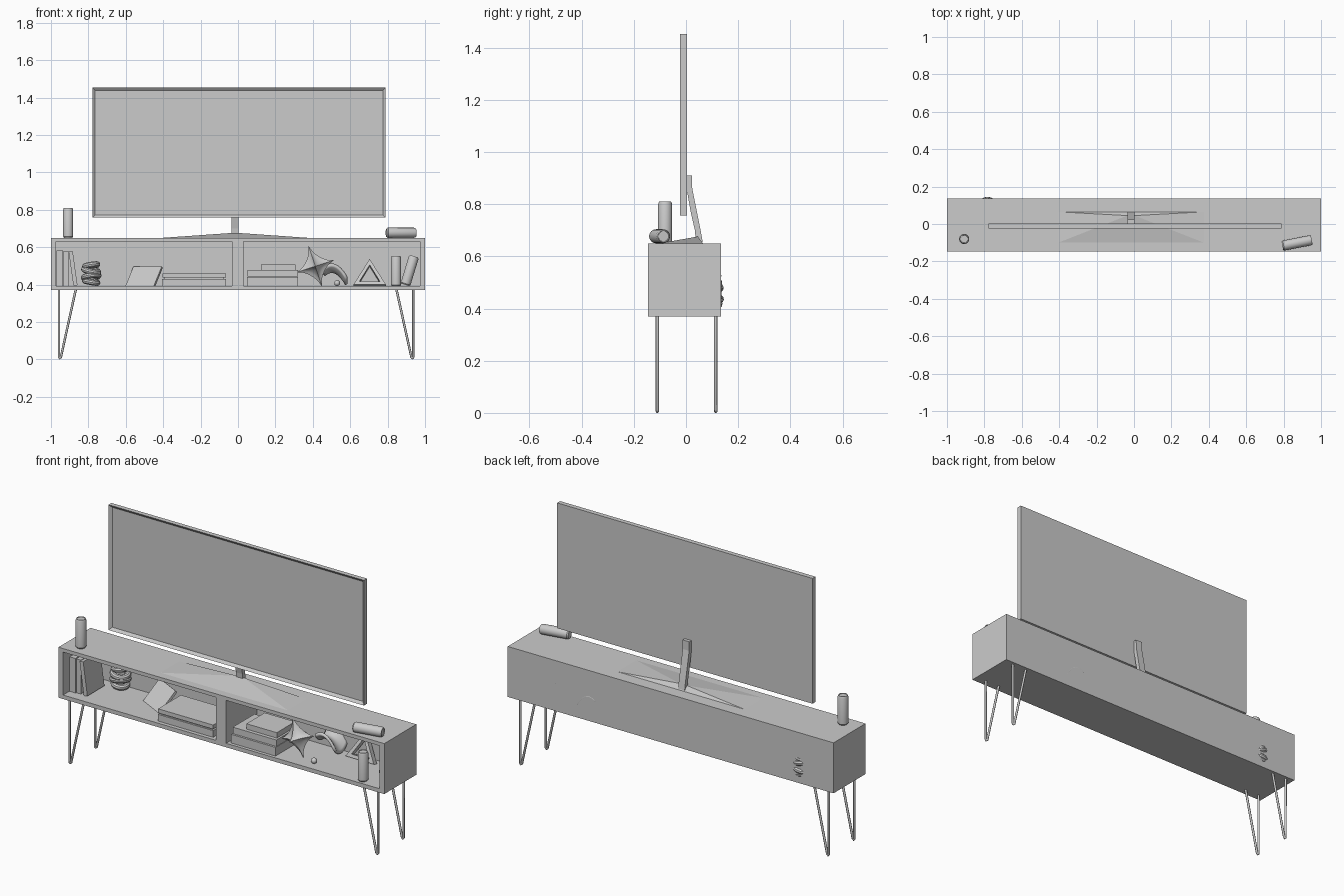
import bpy, bmesh, math
from math import radians, sin, cos, pi
from mathutils import Vector, Matrix

if "Cube" in bpy.data.objects:
    bpy.data.objects.remove(bpy.data.objects["Cube"])


def finish(name, bm, smooth=False, loc=(0, 0, 0), rot=(0, 0, 0)):
    bmesh.ops.recalc_face_normals(bm, faces=bm.faces)
    me = bpy.data.meshes.new(name)
    bm.to_mesh(me)
    bm.free()
    ob = bpy.data.objects.new(name, me)
    ob.location = loc
    ob.rotation_euler = [radians(a) for a in rot]
    bpy.context.collection.objects.link(ob)
    if smooth:
        bpy.ops.object.select_all(action='DESELECT')
        ob.select_set(True)
        bpy.context.view_layer.objects.active = ob
        bpy.ops.object.shade_smooth_by_angle(angle=radians(35))
    return ob


def box(name, c, s, rot=(0, 0, 0)):
    bm = bmesh.new()
    bmesh.ops.create_cube(bm, size=1, matrix=Matrix.Diagonal((*s, 1)))
    return finish(name, bm, loc=c, rot=rot)


def span(name, x, y, z):
    """Box given by its extents."""
    return box(name, [(a + b) / 2 for a, b in (x, y, z)], [b - a for a, b in (x, y, z)])


def lathe(name, profile, c, rot=(0, 0, 0), n=24):
    bm = bmesh.new()
    vs = [bm.verts.new((r, 0, z)) for r, z in profile]
    es = [bm.edges.new(p) for p in zip(vs, vs[1:])]
    bmesh.ops.spin(bm, geom=vs + es, cent=(0, 0, 0), axis=(0, 0, 1), angle=2 * pi, steps=n)
    bmesh.ops.remove_doubles(bm, verts=bm.verts, dist=1e-5)
    return finish(name, bm, True, c, rot)


def prism(name, pts, d, axis_map, loc=(0, 0, 0), rot=(0, 0, 0)):
    """Extrude a 2D outline along a third axis from -d/2 to d/2."""
    bm = bmesh.new()
    a = [bm.verts.new(axis_map(u, v, -d / 2)) for u, v in pts]
    b = [bm.verts.new(axis_map(u, v, d / 2)) for u, v in pts]
    n = len(pts)
    bm.faces.new(a)
    bm.faces.new(b)
    for i in range(n):
        j = (i + 1) % n
        bm.faces.new((a[i], a[j], b[j], b[i]))
    return finish(name, bm, loc=loc, rot=rot)


# cabinet carcass
F, B = -0.146, 0.135
span("cabinet_top", (-1, 1), (F, B), (0.63, 0.65))
span("cabinet_bottom", (-1, 1), (F, B), (0.37, 0.392))
span("cabinet_back", (-0.972, 0.972), (0.123, B), (0.392, 0.63))
span("cabinet_side_left", (-1, -0.972), (F, B), (0.392, 0.63))
span("cabinet_side_right", (0.972, 1), (F, B), (0.392, 0.63))
span("cabinet_divider", (-0.032, 0.029), (F, 0.123), (0.392, 0.63))

# hairpin legs: one vertical rod and one slanted rod, joined at the foot
for side, sx in (("left", -1), ("right", 1)):
    for end, y in (("front", -0.11), ("back", 0.114)):
        cu = bpy.data.curves.new("leg_curve", 'CURVE')
        cu.dimensions = '3D'
        cu.bevel_depth = 0.0065
        cu.bevel_resolution = 2
        cu.use_fill_caps = True
        pts = [(0.947, 0.375), (0.947, 0.012), (0.943, 0.006), (0.937, 0.012), (0.857, 0.375)]
        sp = cu.splines.new('POLY')
        sp.points.add(len(pts) - 1)
        for p, (x, z) in zip(sp.points, pts):
            p.co = (sx * x - 0.01, y, z, 1)
        ob = bpy.data.objects.new(f"hairpin_leg_{end}_{side}", cu)
        bpy.context.collection.objects.link(ob)
        bpy.ops.object.select_all(action='DESELECT')
        ob.select_set(True)
        bpy.context.view_layer.objects.active = ob
        bpy.ops.object.convert(target='MESH')

# television panel with recessed screen
bm = bmesh.new()
bmesh.ops.create_cube(bm, size=1, matrix=Matrix.Translation((0.005, -0.01, 1.105)) @ Matrix.Diagonal((1.568, 0.026, 0.695, 1)))
bm.normal_update()
front = [f for f in bm.faces if f.normal.y < -0.9]
bmesh.ops.inset_region(bm, faces=front, thickness=0.021)
bmesh.ops.translate(bm, verts=front[0].verts, vec=(0, 0.012, 0))
finish("television_panel", bm)

# television neck and low pyramid foot
neck = [(0.004, 0.91), (0.004, 0.85), (0.018, 0.77), (0.034, 0.70), (0.038, 0.655),
        (0.064, 0.655), (0.056, 0.70), (0.039, 0.785), (0.024, 0.86), (0.023, 0.91)]
prism("television_neck", neck, 0.04, lambda u, v, w: (w - 0.016, u, v))
bm = bmesh.new()
ring = [bm.verts.new(p) for p in ((-0.405, -0.10, 0.65), (0.375, -0.10, 0.65), (0.375, 0.065, 0.65), (-0.405, 0.065, 0.65))]
ridge = [bm.verts.new((x, 0.045, 0.676)) for x in (-0.036, 0.004)]
bm.faces.new(ring)
for f in ((0, 1, 5, 4), (1, 2, 5), (2, 3, 4, 5), (3, 0, 4)):
    vs = ring + ridge
    bm.faces.new([vs[i] for i in f])
finish("television_foot", bm)

# cans: on the cabinet top and in the right bay
can = [(0, -0.08), (0.022, -0.08), (0.027, -0.073), (0.027, 0.07), (0.023, 0.08), (0.021, 0.08), (0.02, 0.077), (0, 0.077)]
lathe("can_standing_top", can, (-0.908, -0.08, 0.73))
lathe("can_lying_top", can, (0.872, -0.101, 0.677), (0, 90, 11))
lathe("can_standing_shelf", can, (0.845, -0.11, 0.472))
lathe("can_leaning_shelf", can, (0.918, 0.0, 0.475), (0, 17, 0))

# books
span("upright_book_1", (-0.97, -0.935), (-0.09, 0.06), (0.392, 0.583))
span("upright_book_2", (-0.933, -0.905), (-0.085, 0.06), (0.392, 0.58))
box("upright_book_3", (-0.882, -0.02, 0.487), (0.022, 0.15, 0.185), (0, -8, 0))
box("leaning_tablet", (-0.502, 0.035, 0.441), (0.17, 0.014, 0.14), (-42, 0, -27))
span("left_stack_book_1", (-0.405, -0.065), (-0.125, 0.08), (0.392, 0.429))
span("left_stack_book_2", (-0.403, -0.065), (-0.125, 0.075), (0.437, 0.46))
span("left_stack_pages", (-0.395, -0.075), (-0.115, 0.07), (0.429, 0.437))
span("right_stack_book_1", (0.048, 0.32), (-0.128, 0.07), (0.392, 0.44))
span("right_stack_book_2", (0.052, 0.32), (-0.12, 0.07), (0.442, 0.478))
span("right_stack_book_3", (0.122, 0.308), (-0.10, 0.06), (0.478, 0.508))

# stacked ring sculpture in the left bay
for i, (z, R, tx, ty) in enumerate(((0.415, 0.034, 4, 10), (0.443, 0.040, -10, -8),
                                    (0.474, 0.039, 8, 12), (0.503, 0.033, -6, -9))):
    prof = [(R + 0.016 * cos(a), 0.016 * sin(a)) for a in (k * 2 * pi / 10 for k in range(11))]
    lathe(f"sculpture_ring_{i + 1}", prof, (-0.785, 0.09, z), (tx, ty, 0), 20)

# concave six-pointed star ornament
bm = bmesh.new()
bmesh.ops.create_cube(bm, size=2)
bm.clear()
tips = [Vector(v) for v in ((1, 0, 0), (0, 1, 0), (-1, 0, 0), (0, -1, 0))]
N, P = 8, 0.68
for up in (Vector((0, 0, 1)), Vector((0, 0, -1))):
    for k in range(4):
        grid = {}
        for i in range(N + 1):
            for j in range(N + 1 - i):
                d = (tips[k] * i + tips[(k + 1) % 4] * j + up * (N - i - j)) / N
                d /= sum(abs(c) ** P for c in d) ** (1 / P)
                grid[i, j] = bm.verts.new((d.x * 0.105, d.y * 0.075, d.z * 0.113))
        for i in range(N):
            for j in range(N - i):
                bm.faces.new((grid[i, j], grid[i + 1, j], grid[i, j + 1]))
                if i + j < N - 1:
                    bm.faces.new((grid[i + 1, j], grid[i + 1, j + 1], grid[i, j + 1]))
bmesh.ops.remove_doubles(bm, verts=bm.verts, dist=1e-5)
finish("star_ornament", bm, True, (0.413, -0.065, 0.498), (0, -18, 0))

# curved saddle ornament behind the star
bm = bmesh.new()
bmesh.ops.create_grid(bm, x_segments=12, y_segments=12, size=1)
for v in bm.verts:
    u, w = v.co.x, v.co.y
    v.co = (0.52 + 0.06 * u, 0.075 + 0.057 * w, 0.465 - 0.025 * u + 0.04 * (w * w - u * u))
ob = finish("saddle_ornament", bm, True)
mod = ob.modifiers.new("thickness", 'SOLIDIFY')
mod.thickness = 0.014
mod.offset = 0

# small bead on the shelf
bm = bmesh.new()
bmesh.ops.create_icosphere(bm, subdivisions=2, radius=0.016)
finish("small_bead", bm, True, (0.53, -0.09, 0.408))

# triangle frame leaning on the back: three mitred bars
outer = [(-0.087, 0), (0.087, 0), (0, 0.145)]
inner = [(-0.055, 0.018), (0.055, 0.018), (0, 0.112)]
for k, n in enumerate(("base", "right", "left")):
    m = (k + 1) % 3
    prism(f"triangle_frame_{n}", [outer[k], outer[m], inner[m], inner[k]], 0.03,
          lambda u, v, w: (u, w, v), (0.704, 0.075, 0.395), (-19, 0, 0))
